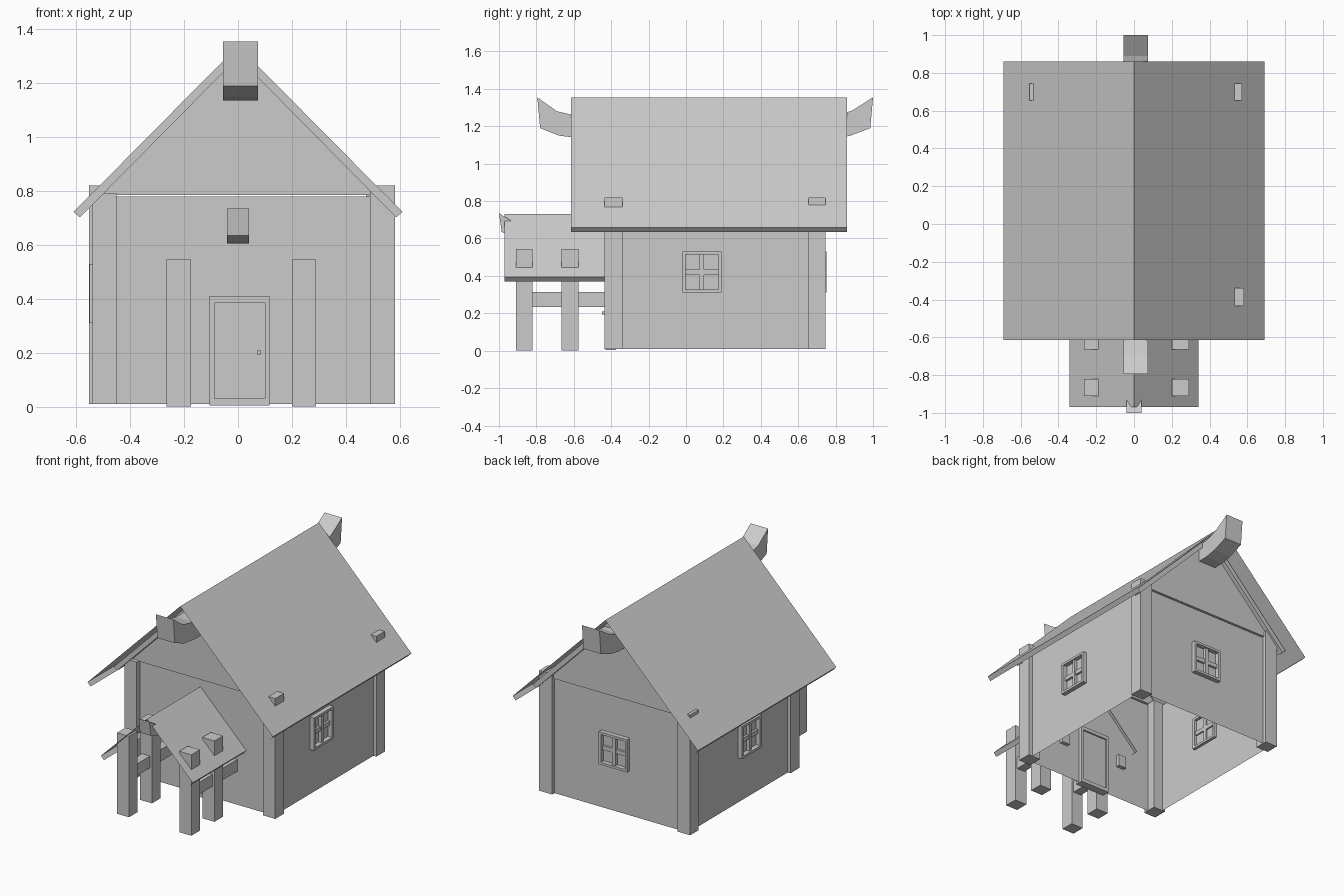
import bpy, math

if "Cube" in bpy.data.objects:
    bpy.data.objects.remove(bpy.data.objects["Cube"])


def mesh(name, verts, faces):
    me = bpy.data.meshes.new(name)
    me.from_pydata(verts, [], faces)
    me.update()
    ob = bpy.data.objects.new(name, me)
    bpy.context.collection.objects.link(ob)
    return ob


def extrude(name, pts, a, b, axis, caps=True, closed=True):
    """Extrude a 2D profile: axis 'y' takes (x, z) points, axis 'x' takes (y, z) points."""
    n = len(pts)
    put = (lambda p, t: (p[0], t, p[1])) if axis == 'y' else (lambda p, t: (t, p[0], p[1]))
    verts = [put(p, t) for t in (a, b) for p in pts]
    faces = [(i, (i + 1) % n, n + (i + 1) % n, n + i) for i in range(n if closed else n - 1)]
    if caps:
        faces += [tuple(range(n))[::-1], tuple(range(n, 2 * n))]
    ob = mesh(name, verts, faces)
    if closed and caps:
        import bmesh
        bm = bmesh.new()
        bm.from_mesh(ob.data)
        bmesh.ops.recalc_face_normals(bm, faces=bm.faces)
        bm.to_mesh(ob.data)
        bm.free()
    return ob


def box(name, x0, x1, y0, y1, z0, z1):
    return extrude(name, [(x0, z0), (x1, z0), (x1, z1), (x0, z1)], y0, y1, 'y')


def roof(name, half, ridge, eave, y0, y1):
    """Folded roof sheet with a short turned-in lip at each eave."""
    lip = (half - 0.022, eave - 0.024)
    pts = [lip, (half, eave), (0, ridge), (-half, eave), (-lip[0], lip[1])]
    return extrude(name, pts, y0, y1, 'y', caps=False, closed=False)


def window(name, cx, cy, angle):
    """Framed four-pane window, built facing -y then turned about z."""
    w, h, zc, t = 0.105, 0.11, 0.42, 0.016
    parts = [(-w, -w + t, -.03, .02, -h, h), (w - t, w, -.03, .02, -h, h),
             (-w + t, w - t, -.03, .02, h - t, h), (-w + t, w - t, -.03, .02, -h, -h + t),
             (-.012, .012, -.02, .01, -h + t, h - t), (-w + t, w - t, -.015, .01, -.014, .014)]
    for i, (x0, x1, y0, y1, z0, z1) in enumerate(parts):
        ob = box(f"{name}_bar_{i}", x0, x1, y0, y1, z0, z1)
        ob.location = (cx, cy, zc)
        ob.rotation_euler.z = angle


# Walls, open underneath
X0, X1, Y0, Y1 = -0.52, 0.55, -0.40, 0.72
extrude("side_walls", [(X0, Y0), (X1, Y0), (X1, Y1), (X0, Y1)], 0, 1, 'y', caps=False)
walls = bpy.data.objects["side_walls"].data
for v in walls.vertices:
    x, t, y = v.co
    v.co = (x, y, 0.01 + 0.77 * t)

# Gables above the wall tops
tri = [(-0.52, 0.785), (0.53, 0.785), (0.0, 1.325)]
extrude("front_gable", tri, Y0 - 0.01, Y0 + 0.01, 'y')
extrude("back_gable", tri, Y1 - 0.01, Y1 + 0.01, 'y')

# Corner posts
box("front_left_post", -0.54, -0.45, -0.435, -0.34, 0.01, 0.79)
box("front_right_post", 0.49, 0.582, -0.435, -0.34, 0.01, 0.82)
box("back_left_post", -0.552, -0.46, 0.655, 0.745, 0.01, 0.82)
box("back_right_post", 0.475, 0.572, 0.655, 0.745, 0.01, 0.82)

# Main roof and the slanted boards under it
roof("main_roof", 0.69, 1.355, 0.66, -0.615, 0.86)
for s in (-1, 1):
    board = [(0, 1.338), (s * 0.61, 0.722), (s * 0.586, 0.702), (0, 1.295)]
    extrude("front_gable_board", board, -0.45, -0.40, 'y')
    extrude("back_gable_board", board, 0.71, 0.76, 'y')

# Ridge beam with upturned ends
extrude("ridge_beam", [(-0.795, 1.355), (-0.78, 1.19), (-0.68, 1.15), (-0.56, 1.135),
                       (0.80, 1.135), (0.88, 1.15), (0.985, 1.19), (1.0, 1.355),
                       (0.89, 1.285), (0.80, 1.255), (-0.58, 1.255), (-0.69, 1.28)],
        -0.055, 0.075, 'x')

# Porch roof, its ridge beam, posts and rails
roof("porch_roof", 0.342, 0.732, 0.393, -0.97, -0.38)
extrude("porch_ridge_beam", [(-1.0, 0.735), (-0.985, 0.635), (-0.93, 0.612), (-0.86, 0.605),
                             (-0.37, 0.605), (-0.37, 0.68), (-0.87, 0.68), (-0.935, 0.695)],
        -0.04, 0.04, 'x')
for side, x0, x1 in (("left", -0.265, -0.175), ("right", 0.20, 0.29)):
    box(f"porch_{side}_front_post", x0, x1, -0.91, -0.82, 0, 0.545)
    box(f"porch_{side}_back_post", x0, x1, -0.665, -0.575, 0, 0.545)
    box(f"porch_{side}_rail", x0 + 0.015, x1 - 0.015, -0.85, -0.375, 0.235, 0.315)

# Door with frame and handle
box("door_frame_left", -0.105, -0.088, -0.43, -0.375, 0.005, 0.41)
box("door_frame_right", 0.10, 0.117, -0.43, -0.375, 0.005, 0.41)
box("door_frame_top", -0.088, 0.10, -0.43, -0.375, 0.385, 0.41)
box("door_frame_sill", -0.088, 0.10, -0.43, -0.375, 0.005, 0.03)
box("door_panel", -0.088, 0.10, -0.42, -0.385, 0.03, 0.385)
box("door_handle", 0.07, 0.086, -0.448, -0.42, 0.193, 0.209)

# Windows on the right, left and back walls
window("right_window", X1, 0.085, math.pi / 2)
window("left_window", X0, 0.085, -math.pi / 2)
window("back_window", 0.02, Y1, math.pi)
